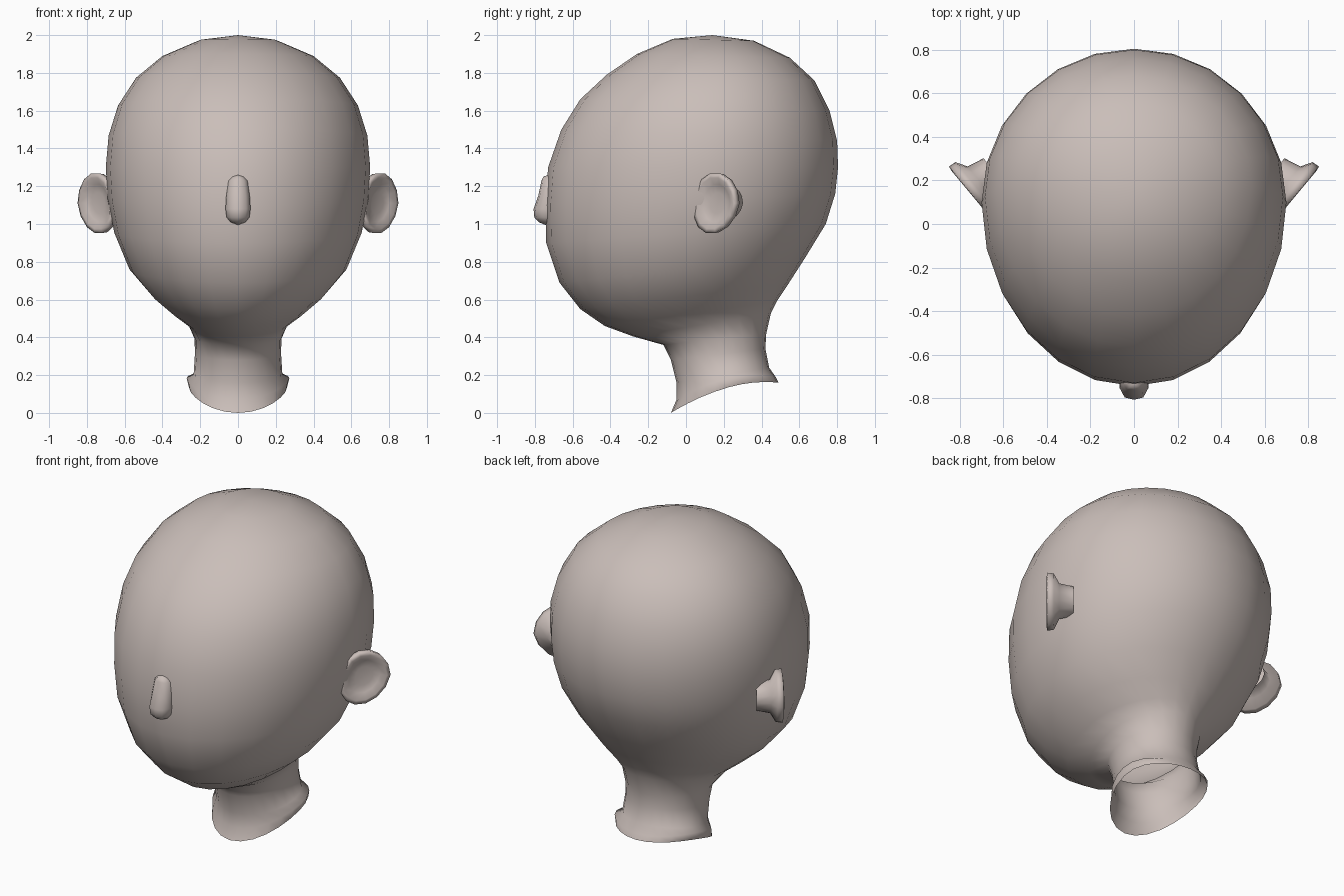
import bpy, bmesh
from math import sin, cos, pi, sqrt
from mathutils import Vector

cube = bpy.data.objects.get("Cube")
if cube:
    bpy.data.objects.remove(cube, do_unlink=True)

# One skin colour
COLOUR = (0.59, 0.515, 0.485, 1)
skin = bpy.data.materials.new("skin")
skin.use_nodes = True
skin.diffuse_color = COLOUR
skin.node_tree.nodes["Principled BSDF"].inputs["Base Color"].default_value = COLOUR


def loft(name, rings, start=None, end=None):
    """Skin a row of closed rings; optional poles close the ends."""
    bm = bmesh.new()
    loops = [[bm.verts.new(p) for p in ring] for ring in rings]
    n = len(loops[0])
    for a, b in zip(loops, loops[1:]):
        for i in range(n):
            j = (i + 1) % n
            bm.faces.new((a[i], b[i], b[j], a[j]))
    for pole, ring in ((start, loops[0]), (end, loops[-1])):
        if pole is not None:
            tip = bm.verts.new(pole)
            for i in range(n):
                j = (i + 1) % n
                tri = (tip, ring[i], ring[j])
                bm.faces.new(tri if ring is loops[0] else tri[::-1])
    mesh = bpy.data.meshes.new(name)
    bm.to_mesh(mesh)
    bm.free()
    mesh.materials.append(skin)
    mesh.shade_smooth()
    obj = bpy.data.objects.new(name, mesh)
    bpy.context.collection.objects.link(obj)
    return obj


# Head and open neck: front y, front z, back y, back z, half width
SECTIONS = [
    (-0.07, 1.98, 0.36, 1.97, 0.20),
    (-0.26, 1.90, 0.55, 1.88, 0.40),
    (-0.42, 1.79, 0.68, 1.76, 0.54),
    (-0.56, 1.66, 0.76, 1.60, 0.635),
    (-0.66, 1.50, 0.80, 1.44, 0.685),
    (-0.73, 1.30, 0.805, 1.30, 0.70),
    (-0.745, 1.10, 0.79, 1.16, 0.69),
    (-0.74, 0.90, 0.74, 1.00, 0.655),
    (-0.67, 0.69, 0.63, 0.82, 0.575),
    (-0.56, 0.55, 0.54, 0.68, 0.455),
    (-0.43, 0.46, 0.48, 0.59, 0.345),
    (-0.28, 0.405, 0.45, 0.53, 0.265),
    (-0.12, 0.36, 0.425, 0.42, 0.23),
    (-0.08, 0.28, 0.42, 0.34, 0.228),
    (-0.05, 0.16, 0.44, 0.24, 0.235),
    (-0.05, 0.07, 0.475, 0.19, 0.272),
    (-0.08, 0.00, 0.49, 0.16, 0.26),
]


def head_ring(yf, zf, yb, zb, w, n=24):
    half = (yb - yf) / 2
    mid = (yf + yb) / 2 + 0.08 * half
    bow = 0.05 if zf < 0.1 else 0
    ring = []
    for i in range(n):
        a = 2 * pi * i / n
        c = -cos(a)
        y = mid + c * (yb - mid if c > 0 else mid - yf)
        t = (y - yf) / (yb - yf)
        ring.append((w * sin(a), y, zf + t * (zb - zf) + bow * sin(a) ** 2))
    return ring


loft("head_and_neck", [head_ring(*s) for s in SECTIONS], start=(0, 0.14, 2.0))

# Nose: height, half width, front y
NOSE = [(1.25, 0.03, -0.755), (1.23, 0.05, -0.765), (1.15, 0.062, -0.782),
        (1.08, 0.066, -0.807), (1.035, 0.06, -0.803), (1.01, 0.04, -0.78)]
nose_rings = []
for z, w, y in NOSE:
    back = -0.70
    nose_rings.append([(w * s, back + (y - back) * d, z) for s, d in
                       ((0, 1), (0.65, 0.9), (1, 0.5), (1, 0), (-1, 0), (-1, 0.5), (-0.65, 0.9))])
loft("nose", nose_rings, start=(0, -0.73, 1.26), end=(0, -0.745, 0.995))

# Ears: a shallow bowl angled outward, narrowing to a root inside the head
CENTRE = Vector((0.76, 0.15, 1.11))
ALONG = Vector((0.64, 0.77, 0))
OUT = Vector((0.77, -0.64, 0))
EAR = [(0.35, -0.028), (0.62, -0.022), (0.85, 0.0), (1.0, -0.004),
       (0.97, -0.04), (0.62, -0.07), (0.5, -0.15)]


def ear_ring(scale, depth, n=14):
    ring = []
    for i in range(n):
        a = 2 * pi * i / n
        u = 0.145 * cos(a) - 0.03 * max(0, -sin(a))
        ring.append(CENTRE + ALONG * u * scale + OUT * depth
                    + Vector((0, 0, 0.162 * sin(a) * scale)))
    return ring


ears = loft("ears", [ear_ring(*e)[::-1] for e in EAR], start=CENTRE - OUT * 0.03)
mirror = ears.modifiers.new("mirror", "MIRROR")
mirror.use_mirror_merge = False

# Point every closed surface outward
for obj in list(bpy.context.collection.objects):
    if obj.name in ("head_and_neck", "nose", "ears"):
        bm = bmesh.new()
        bm.from_mesh(obj.data)
        bmesh.ops.recalc_face_normals(bm, faces=bm.faces)
        bm.to_mesh(obj.data)
        bm.free()
